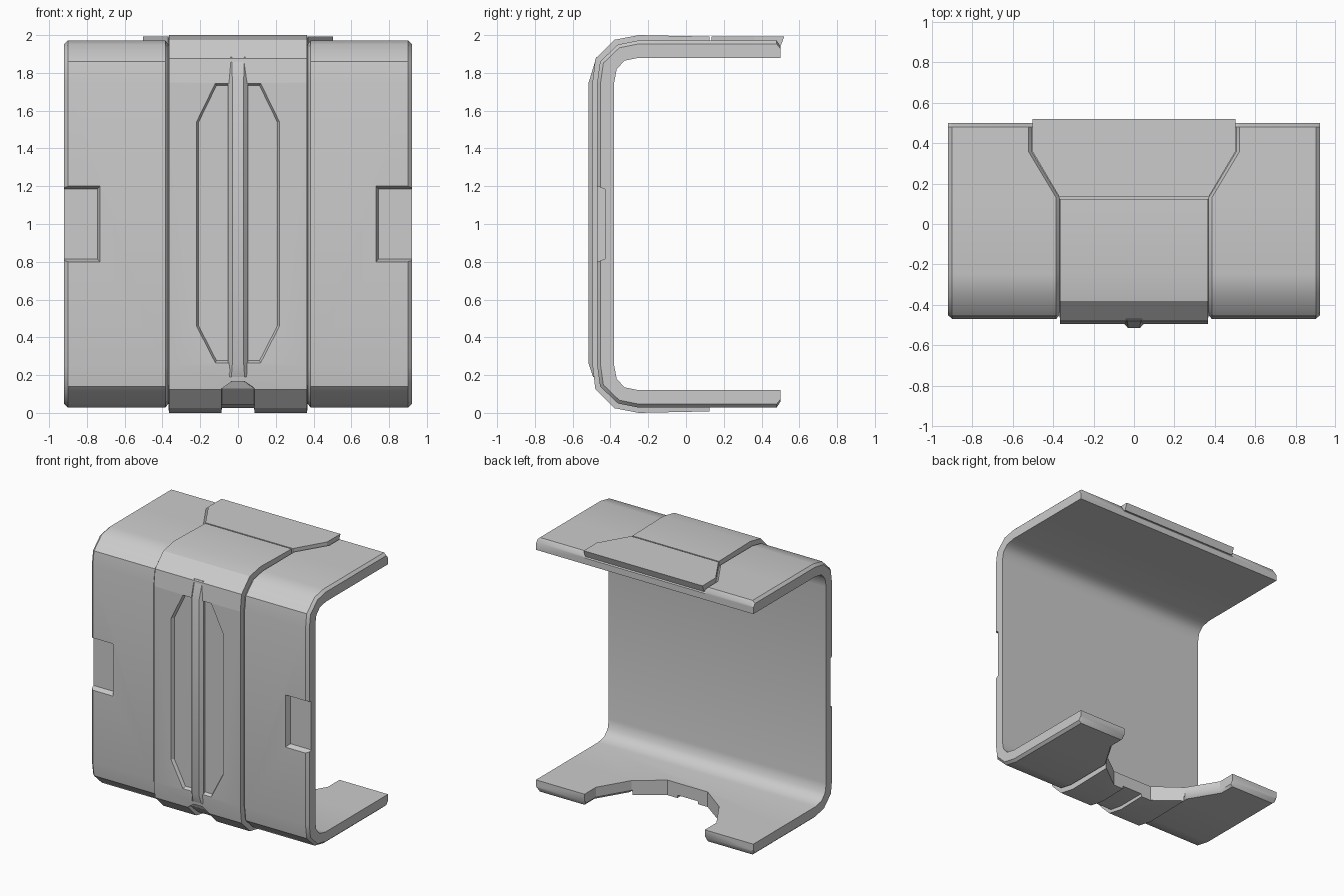
import bpy, bmesh, math

if "Cube" in bpy.data.objects:
    bpy.data.objects.remove(bpy.data.objects["Cube"])


def loft(name, sections, angle=20):
    """Skin a list of equal-length closed sections and cap both ends."""
    bm = bmesh.new()
    rows = [[bm.verts.new(p) for p in s] for s in sections]
    n = len(rows[0])
    for a, b in zip(rows, rows[1:]):
        for i in range(n):
            j = (i + 1) % n
            bm.faces.new((a[i], a[j], b[j], b[i]))
    bm.faces.new(rows[0][::-1])
    bm.faces.new(rows[-1])
    bmesh.ops.recalc_face_normals(bm, faces=bm.faces)
    me = bpy.data.meshes.new(name)
    bm.to_mesh(me)
    bm.free()
    ob = bpy.data.objects.new(name, me)
    bpy.context.collection.objects.link(ob)
    select(ob)
    bpy.ops.object.shade_smooth_by_angle(angle=math.radians(angle))
    return ob


def select(ob):
    bpy.ops.object.select_all(action='DESELECT')
    ob.select_set(True)
    bpy.context.view_layer.objects.active = ob


def cut(targets, cutter, angle=20):
    for ob in targets:
        select(ob)
        m = ob.modifiers.new("cut", 'BOOLEAN')
        m.operation = 'DIFFERENCE'
        m.solver = 'EXACT'
        m.object = cutter
        bpy.ops.object.modifier_apply(modifier=m.name)
        bpy.ops.object.shade_smooth_by_angle(
            angle=math.radians(37 if ob.name == "c_shell" else angle))
    bpy.data.objects.remove(cutter)


def lerp(a, b, t):
    return (a[0] + (b[0] - a[0]) * t, a[1] + (b[1] - a[1]) * t)


def flip(p):
    return (p[0], 2 - p[1])


def mirror(pts):
    """Close a right-half outline (x, v) with its mirror image."""
    return pts + [(-x, v) for x, v in reversed(pts)]


# Upper half of the C path: outer (y,z), inner (y,z), half width of centre strip
half = [((-.47, 1.75), (-.38, 1.75), .37),
        ((-.455, 1.86), (-.367, 1.82), .37),
        ((-.36, 1.95), (-.325, 1.865), .37),
        ((-.25, 1.972), (-.25, 1.88), .37),
        ((.13, 1.972), (.13, 1.88), .37),
        ((.36, 1.972), (.36, 1.88), .508),
        ((.48, 1.972), (.48, 1.88), .508),
        ((.5, 1.94), (.5, 1.88), .508)]
path = [(flip(o), flip(i), x) for o, i, x in reversed(half)] + half

# Main shell, chamfered at the outer rims and beside the centre strip
sections = []
for o, i, x in path:
    q = lerp(o, i, .2)
    right = [(.92, i), (.92, q), (.9, o), (x + .015, o), (x, q)]
    sections.append([(px, *p) for px, p in mirror(right)])
shell = loft("c_shell", sections, 37)

# Raised centre band
band_half = [(-.495, 1.75), (-.48, 1.875), (-.38, 1.975), (-.25, 2.0), (.125, 1.992)]
band_path = [flip(p) for p in reversed(band_half)] + band_half
sections = []
for b, (o, i, _) in zip(band_path, path[3:-3]):
    base = lerp(o, i, .6)
    base = (b[0], base[1]) if b[0] > 0 else base
    sections.append([(px, *p) for px, p in mirror([(.37, base), (.366, b)])])
band = loft("centre_band", sections)

# Flared plate on top, behind the band
outline = mirror([(.37, .135), (.503, .36), (.503, .52)])
lower = mirror([(.37, .135), (.503, .36), (.503, .5)])
loft("top_plate", [[(x, y, 1.94) for x, y in lower],
                   [(x, y, 1.992) for x, y in outline]])

# Notch at the back of the floor
notch = mirror([(.509, .7), (.509, .36), (.371, .13), (.17, -.02)])
cut([shell, band], loft("notch_cutter", [[(x, y, z) for x, y in notch] for z in (-.1, .3)]))

# Shallow octagonal recess in the band
def octagon(d):
    r = [(.12 - d / 2, 1.745 - d), (.22 - d, 1.54), (.22 - d, .46), (.12 - d / 2, .265 + d)]
    return mirror(r)

cut([band], loft("recess_cutter", [[(x, y, z) for x, z in octagon(d)]
                                   for y, d in ((-.6, 0), (-.495, 0), (-.472, .012))]))

# Pockets at the side edges of the front
for s in (-1, 1):
    def pocket(y, d):
        return [(s * x, y, z) for x, z in ((.73 + d, .8 + d), (1, .8 + d),
                                           (1, 1.2 - d), (.73 + d, 1.2 - d))]
    cut([shell], loft("pocket_cutter", [pocket(-.6, 0), pocket(-.47, 0), pocket(-.43, .015)]))

# Channel round the lower corner of the band
channel = [((-.6, .165), (-.47, .165), .05), ((-.6, .115), (-.455, .13), .1),
           ((-.48, -.1), (-.36, .045), .1), ((-.25, -.1), (-.25, .027), .1),
           ((.2, -.1), (.2, .027), .1)]
cut([band], loft("channel_cutter", [[(px, *p) for px, p in mirror([(w, a), (w - .015, b)])]
                                    for a, b, w in channel]))

# Central ridge on the front
ridge = [(.19, -.492, .045, .035), (.26, -.515, .052, .03),
         (1.75, -.515, .052, .03), (1.885, -.474, .04, .032)]
loft("front_ridge", [[(x, y, z) for x, y in mirror([(wb, -.44), (wb, max(y, -.49)), (wt, y)])]
                     for z, y, wb, wt in ridge])
